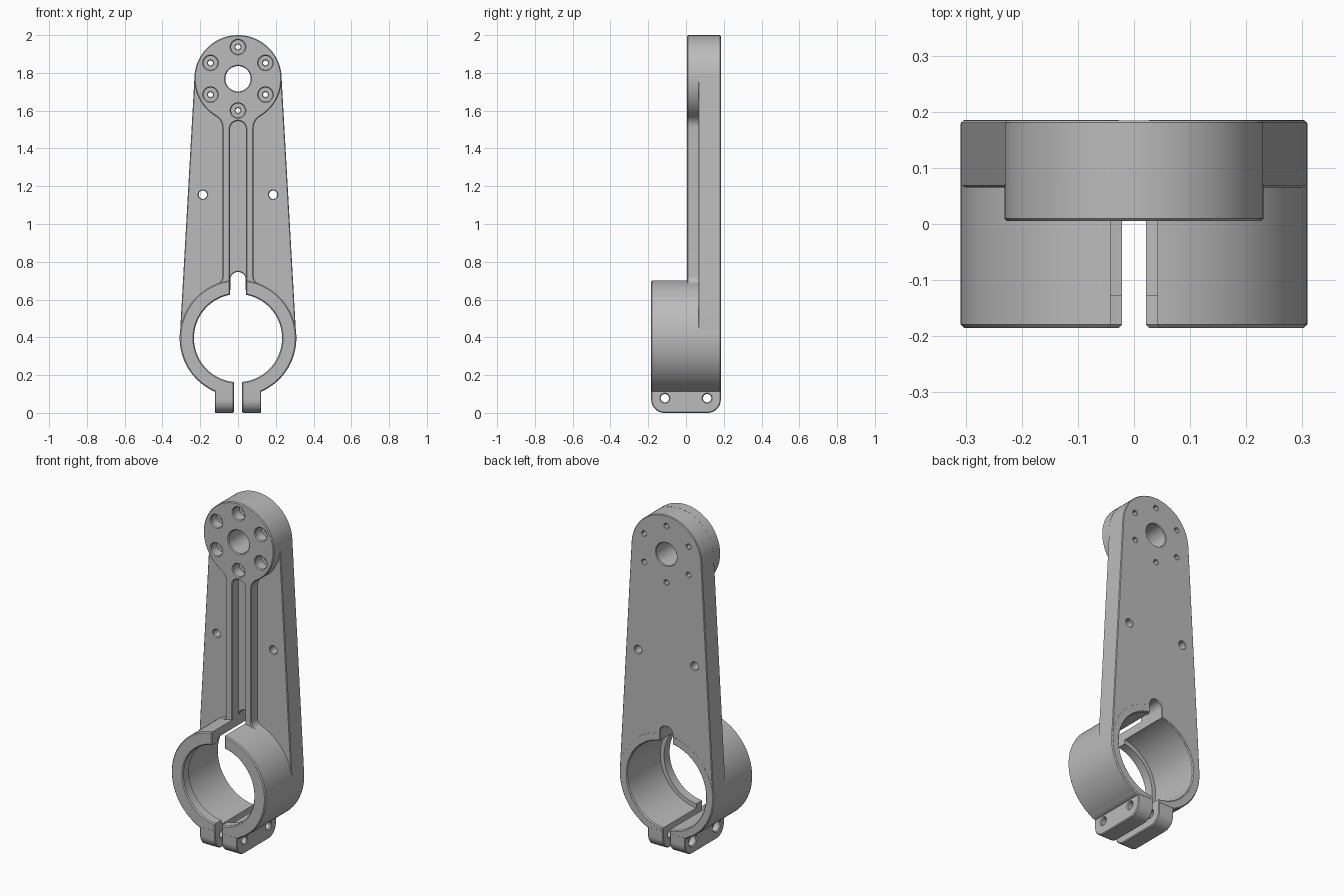
import bpy, bmesh
from math import sin, cos, pi, acos, asin, atan2, sqrt, radians

cube = bpy.data.objects.get("Cube")
if cube:
    bpy.data.objects.remove(cube, do_unlink=True)

RING_Z, RING_R = 0.396, 0.309
HUB_Z, HUB_R = 1.769, 0.231
BACK = 0.185

metal = bpy.data.materials.new("plain grey")
metal.use_nodes = True
grey = (0.5, 0.5, 0.5, 1)
metal.diffuse_color = grey
bsdf = next(n for n in metal.node_tree.nodes if n.type == 'BSDF_PRINCIPLED')
bsdf.inputs["Base Color"].default_value = grey
bsdf.inputs["Roughness"].default_value = 0.5
parts = []


def arc(cx, cz, r, a0, a1, n=48):
    return [(cx + r * cos(a0 + (a1 - a0) * i / n), cz + r * sin(a0 + (a1 - a0) * i / n))
            for i in range(n + 1)]


def circle(cx, cz, r, n=32):
    return arc(cx, cz, r, 0, 2 * pi, n)[:-1]


def fillet(zc, r, w, f, side):
    """Arc from the circle to the vertical line x = w; side is -1 below, 1 above."""
    cx = w + f
    dz = sqrt((r + f) ** 2 - cx ** 2)
    return arc(cx, zc + side * dz, f, atan2(-side * dz, -cx), -side * pi, 12)


def mirrored(half):
    """Close a right-hand half profile by mirroring it in x."""
    return half + [(-x, z) for x, z in reversed(half) if abs(x) > 1e-5]


def oriented(loop, sign):
    area = sum(p[0] * q[1] - q[0] * p[1] for p, q in zip(loop, loop[1:] + loop[:1]))
    return loop if area * sign > 0 else loop[::-1]


def inset(loop, d):
    """Move a loop into the material, which lies on its left."""
    result = []
    for i, (x, z) in enumerate(loop):
        (px, pz), (qx, qz) = loop[i - 1], loop[(i + 1) % len(loop)]
        l1, l2 = sqrt((x - px) ** 2 + (z - pz) ** 2), sqrt((qx - x) ** 2 + (qz - z) ** 2)
        ax, az = (pz - z) / l1, (x - px) / l1
        bx, bz = (z - qz) / l2, (qx - x) / l2
        k = d / (1 + ax * bx + az * bz)
        result.append((x + (ax + bx) * k, z + (az + bz) * k))
    return result


def solid(name, outer, holes, d0, d1, c0, c1, axis='y'):
    """Extrude an outline with holes along an axis, with chamfers c0 and c1 at its ends."""
    bm = bmesh.new()
    levels = [(d0, c0)] if c0 else []
    levels += [(d0 + c0, 0), (d1 - c1, 0)]
    levels += [(d1, c1)] if c1 else []
    rims = ([], [])
    for loop in [oriented(outer, 1)] + [oriented(h, -1) for h in holes]:
        rows = []
        for d, c in levels:
            pts = inset(loop, c)
            rows.append([bm.verts.new((u, d, z) if axis == 'y' else (d, u, z)) for u, z in pts])
        n = len(loop)
        for low, high in zip(rows, rows[1:]):
            for i in range(n):
                bm.faces.new((low[i - 1], low[i], high[i], high[i - 1]))
        for rim, row in zip(rims, (rows[0], rows[-1])):
            rim += [bm.edges.get((row[i - 1], row[i])) for i in range(n)]
    # Fill both end caps around their holes, then face everything outwards
    for rim in rims:
        bmesh.ops.triangle_fill(bm, use_beauty=True, edges=rim)
    bm.normal_update()
    bmesh.ops.recalc_face_normals(bm, faces=bm.faces[:])
    if bm.calc_volume(signed=True) < 0:
        bmesh.ops.reverse_faces(bm, faces=bm.faces[:])
    mesh = bpy.data.meshes.new(name)
    bm.to_mesh(mesh)
    bm.free()
    mesh.materials.append(metal)
    ob = bpy.data.objects.new(name, mesh)
    bpy.context.collection.objects.link(ob)
    parts.append(ob)


# Hole positions shared by the hub and the plate
screws = [(0.168 * cos(radians(90 + 60 * k)), HUB_Z + 0.168 * sin(radians(90 + 60 * k)))
          for k in range(6)]
hub_hole = circle(0, HUB_Z, 0.067, 48)

# Tapered back plate, with the bore and keyhole slot opening downwards
a = asin((RING_R - HUB_R) / (HUB_Z - RING_Z))
bore = RING_R - 0.05
half = (arc(0, HUB_Z, HUB_R - 0.0005, pi / 2, a) +
        arc(0, RING_Z, RING_R - 0.001, a, -pi / 4) +
        arc(0, RING_Z, bore, -pi / 4, acos(0.041 / bore)) +
        arc(0, 0.705, 0.041, 0, pi / 2, 12))
holes = [hub_hole] + [circle(x, z, 0.013, 20) for x, z in screws]
holes += [circle(s * 0.186, 1.155, 0.022) for s in (-1, 1)]
solid("back_plate", mirrored(half), holes, 0.065, BACK - 0.0004, 0.004, 0.004)

# Raised hub and twin ribs, with fillets into hub and ring
upper = fillet(HUB_Z, HUB_R, 0.083, 0.07, -1)
lower = fillet(RING_Z, RING_R, 0.083, 0.04, 1)[::-1]
start = atan2(upper[0][1] - HUB_Z, upper[0][0])
half = (arc(0, HUB_Z, HUB_R, pi / 2, start) + upper[1:] + lower +
        [(0.1, 0.67), (0.042, 0.67)] + arc(0, 1.503, 0.042, 0, pi / 2, 12))
solid("hub_and_ribs", mirrored(half), [hub_hole] + [circle(x, z, 0.037) for x, z in screws],
      0.005, 0.07, 0.005, 0)

# Clamp ring halves: a narrow lip in front of a wider bore, flaring into the tabs
foot = fillet(RING_Z, RING_R, 0.123, 0.06, -1)
start = atan2(foot[0][1] - RING_Z, foot[0][0])
flare = [p for p in foot[1:] if p[1] > 0.12] + [(0.124, 0.112), (0.021, 0.112)]
for side, s in (("left", 1), ("right", -1)):
    for name, r, d0, d1, c0, c1 in (("lip", 0.233, -BACK, -0.127, 0.006, 0),
                                    ("ring", 0.258, -0.127, BACK, 0, 0.006)):
        half = (arc(0, RING_Z, RING_R, acos(0.0415 / RING_R), start, 60) + flare +
                arc(0, RING_Z, r, -acos(0.021 / r), acos(0.0415 / r), 60))
        solid(f"{side}_clamp_{name}", [(s * x, z) for x, z in half], [], d0, d1, c0, c1)

# Clamp tabs with rounded lower corners and bolt holes, recessed on one side
c, edge = 0.07, BACK - 0.0007
tab = mirrored([(edge, 0.135)] + arc(edge - c, c, c, 0, -pi / 2, 12))
for name, r, d0, d1, c0, c1 in (("left_tab", 0.022, 0.021, 0.123, 0.005, 0.005),
                                ("right_tab", 0.022, -0.085, -0.021, 0, 0.005),
                                ("right_tab_recess", 0.034, -0.123, -0.085, 0.005, 0)):
    solid(name, tab, [circle(y, 0.078, r) for y in (-0.112, 0.112)], d0, d1, c0, c1, 'x')

bpy.ops.object.select_all(action='DESELECT')
for ob in parts:
    ob.select_set(True)
bpy.context.view_layer.objects.active = parts[0]
bpy.ops.object.shade_smooth_by_angle(angle=radians(30))
